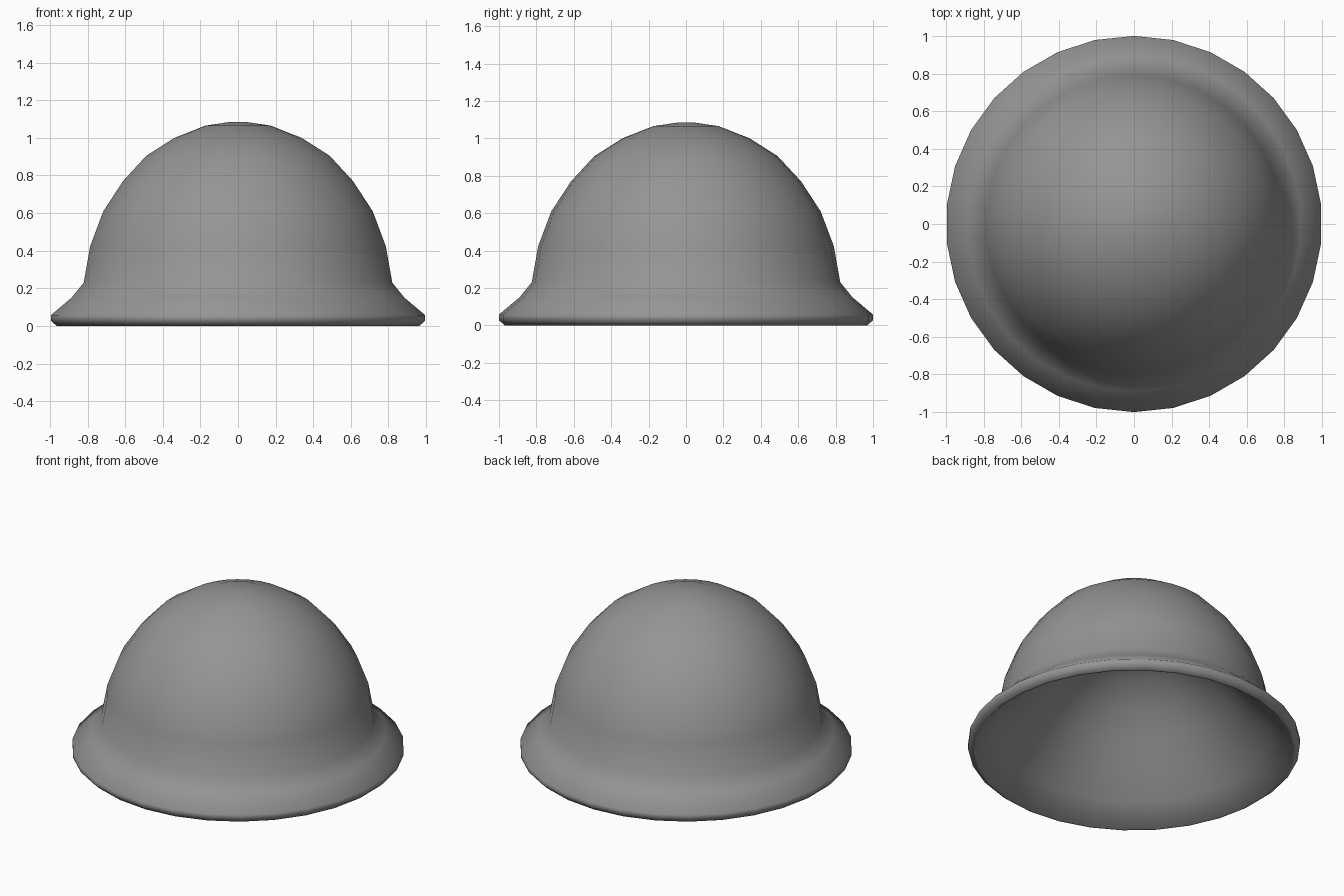
import bpy
import bmesh
from math import tau
from mathutils import Vector

cube = bpy.data.objects.get("Cube")
if cube:
    bpy.data.objects.remove(cube, do_unlink=True)

SIDES = 30

grey = bpy.data.materials.new("mid grey")
grey.use_nodes = True
colour = (0.3, 0.3, 0.3, 1)
grey.diffuse_color = colour
grey.node_tree.nodes["Principled BSDF"].inputs["Base Color"].default_value = colour

# Outer crown and flared brim, from the top down to the rolled rim
outer = [(0, 1.085), (0.04, 1.085), (0.175, 1.065), (0.34, 1.0), (0.49, 0.905),
         (0.615, 0.77), (0.72, 0.61), (0.79, 0.425), (0.825, 0.23), (0.89, 0.15),
         (1.0, 0.058), (1.0, 0.028), (0.97, 0)]
# Funnel-shaped hollow, from the rim up to its rounded ceiling
inner = [(0.96, 0), (0.83, 0.12), (0.7, 0.25), (0.57, 0.4),
         (0.44, 0.53), (0.3, 0.63), (0.15, 0.69), (0, 0.71)]


def lathe(name, profile):
    """Turn a radius/height profile around the vertical axis."""
    bm = bmesh.new()
    verts = [bm.verts.new((0, r, z)) for r, z in profile]
    edges = [bm.edges.new(pair) for pair in zip(verts, verts[1:])]
    bmesh.ops.spin(bm, geom=verts + edges, cent=Vector(), axis=(0, 0, 1),
                   angle=tau, steps=SIDES)
    bmesh.ops.remove_doubles(bm, verts=bm.verts, dist=0.001)
    bmesh.ops.recalc_face_normals(bm, faces=bm.faces)
    mesh = bpy.data.meshes.new(name)
    bm.to_mesh(mesh)
    bm.free()
    mesh.materials.append(grey)
    obj = bpy.data.objects.new(name, mesh)
    bpy.context.collection.objects.link(obj)
    return obj


# Domed shell with its rim and hollow inside
shell = lathe("domed_shell", outer + inner)
bpy.ops.object.select_all(action="DESELECT")
shell.select_set(True)
bpy.context.view_layer.objects.active = shell
bpy.ops.object.shade_smooth_by_angle(angle=1.3)
